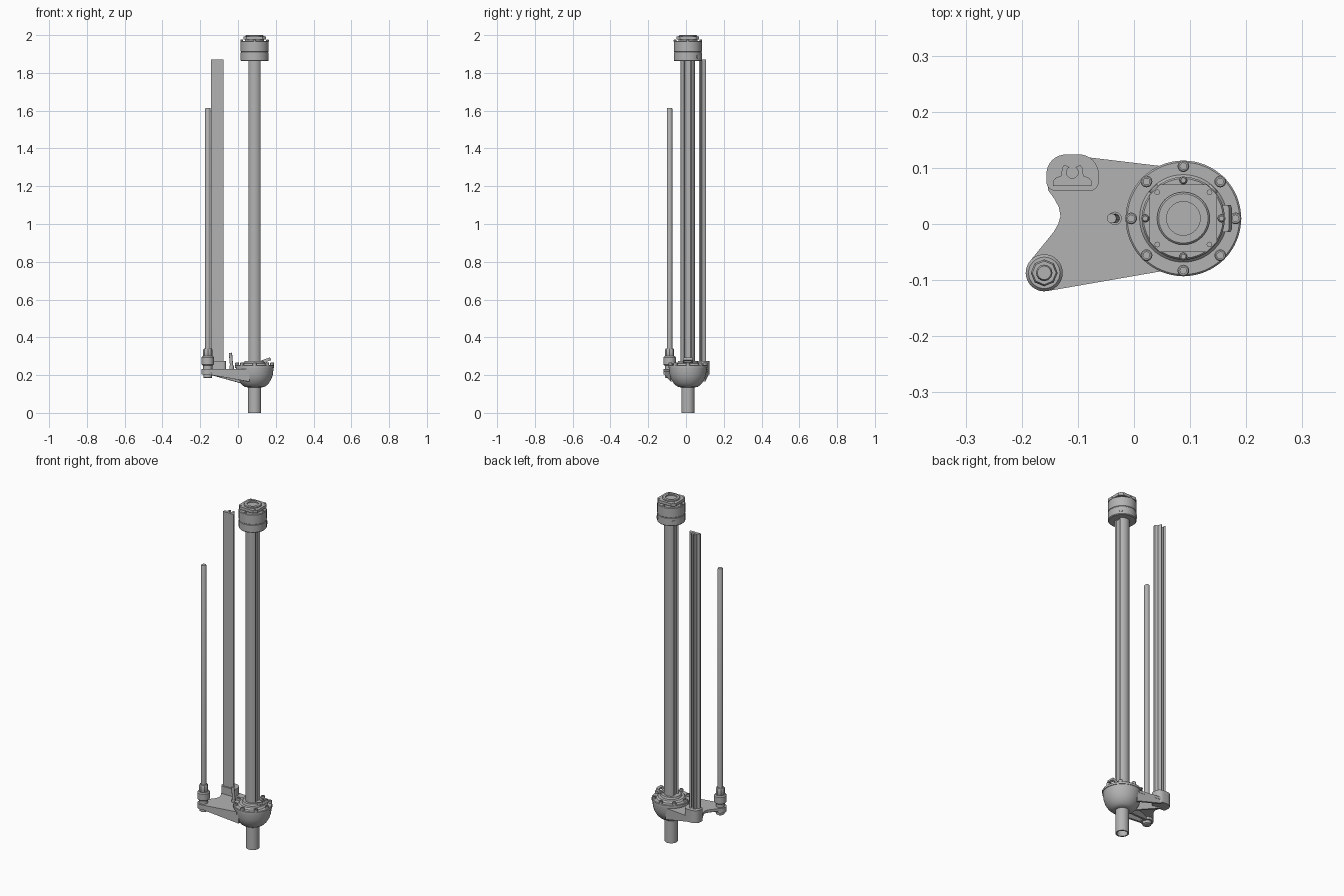
import bpy, bmesh, math
from mathutils import Vector, Matrix

cube = bpy.data.objects.get("Cube")
if cube:
    bpy.data.objects.remove(cube, do_unlink=True)

grey = bpy.data.materials.new("cast grey")
grey.use_nodes = True
COL = (0.45, 0.45, 0.45, 1)
grey.diffuse_color = COL
grey.node_tree.nodes["Principled BSDF"].inputs["Base Color"].default_value = COL

CX, CY = 0.088, 0.01          # main column axis
ROD = (-0.16, -0.087)         # thin rod axis
RAIL_X = -0.11                # rail centre line


def finish(name, bm, smooth=True):
    bmesh.ops.recalc_face_normals(bm, faces=bm.faces)
    me = bpy.data.meshes.new(name)
    bm.to_mesh(me)
    bm.free()
    ob = bpy.data.objects.new(name, me)
    bpy.context.collection.objects.link(ob)
    me.materials.append(grey)
    if smooth:
        bpy.ops.object.select_all(action='DESELECT')
        ob.select_set(True)
        bpy.context.view_layer.objects.active = ob
        bpy.ops.object.shade_smooth_by_angle(angle=math.radians(35))
    return ob


def lathe(name, profile, centre=(CX, CY), segs=48, closed=False):
    """Spin (radius, z) points about a vertical axis; open ends are capped."""
    bm = bmesh.new()
    rings = []
    for r, z in profile:
        rings.append([bm.verts.new((centre[0] + r * math.cos(math.tau * i / segs),
                                    centre[1] + r * math.sin(math.tau * i / segs), z))
                      for i in range(segs)])
    pairs = list(zip(rings, rings[1:]))
    if closed:
        pairs.append((rings[-1], rings[0]))
    else:
        bm.faces.new(rings[0])
        bm.faces.new(rings[-1])
    for a, b in pairs:
        for i in range(segs):
            j = (i + 1) % segs
            bm.faces.new((a[i], a[j], b[j], b[i]))
    return finish(name, bm)


def prism(name, pts, z0, z1, smooth=True, matrix=None):
    """Extrude an outline in xy from z0 to z1."""
    bm = bmesh.new()
    f = bm.faces.new([bm.verts.new((x, y, z0)) for x, y in pts])
    ext = bmesh.ops.extrude_face_region(bm, geom=[f])
    for v in ext["geom"]:
        if isinstance(v, bmesh.types.BMVert):
            v.co.z = z1
    if matrix:
        bm.transform(matrix)
    return finish(name, bm, smooth)


def arc(cx, cy, r, a0, a1, n=10):
    return [(cx + r * math.cos(math.radians(a0 + (a1 - a0) * i / n)),
             cy + r * math.sin(math.radians(a0 + (a1 - a0) * i / n))) for i in range(n + 1)]


def peg(name, a, b, r, segs=20):
    """Cylinder between two points."""
    a, b = Vector(a), Vector(b)
    m = Matrix.Translation(a) @ (b - a).to_track_quat('Z', 'Y').to_matrix().to_4x4()
    return prism(name, arc(0, 0, r, 0, 360 - 360 / segs, segs - 1), 0, (b - a).length, True, m)


def socket_screw(name, x, y, z0, z1, r):
    lathe(name, [(r, z0), (r, z1 - 0.002), (r - 0.002, z1), (r * 0.55, z1), (r * 0.55, z1 - 0.006)],
          (x, y), 16)


# Lower pipe, open at the bottom
lathe("lower_pipe", [(0.035, 0.0), (0.035, 0.16), (0.028, 0.16), (0.028, 0.0)], closed=True)

# Bowl-shaped hub with flange on top
lathe("hub_bowl", [(0.035, 0.135), (0.05, 0.137), (0.062, 0.144), (0.076, 0.158), (0.089, 0.18),
                   (0.096, 0.202), (0.099, 0.225), (0.1, 0.238)], segs=64)
lathe("hub_flange", [(0.103, 0.238), (0.103, 0.25), (0.1, 0.253), (0.078, 0.253), (0.07, 0.262),
                     (0.056, 0.264), (0.052, 0.275), (0.036, 0.275)], segs=64)
for i in range(8):
    a = math.tau * i / 8
    socket_screw("flange_screw", CX + 0.093 * math.cos(a), CY + 0.093 * math.sin(a), 0.245, 0.266, 0.0105)

# Tall column: round, with a wide groove down each side
half = math.degrees(math.asin(0.02 / 0.038))
col = []
for base in (0, 180):
    s = 1 if base == 0 else -1
    col += [(CX + s * 0.025, CY - s * 0.014), (CX + s * 0.025, CY + s * 0.014)]
    col += arc(CX, CY, 0.038, base + half, base + 180 - half, 18)
prism("column", col, 0.25, 1.88)

# Head collar, split by a fine seam
lathe("head_collar", [(0.05, 1.862), (0.07, 1.862), (0.074, 1.866), (0.074, 1.907), (0.072, 1.909),
                      (0.072, 1.911), (0.074, 1.913), (0.074, 1.966), (0.071, 1.97), (0.05, 1.97)], segs=32)
lathe("head_neck", [(0.05, 1.968), (0.05, 1.98)], segs=32)
for i in range(4):
    a = math.tau * i / 4
    socket_screw("collar_screw", CX + 0.068 * math.cos(a), CY + 0.068 * math.sin(a), 1.965, 1.976, 0.007)
for a in (45, 135):
    c, s = math.cos(math.radians(a)), math.sin(math.radians(a))
    peg("side_screw", (CX + 0.06 * c, CY + 0.06 * s, 1.886), (CX + 0.077 * c, CY + 0.077 * s, 1.886), 0.01)

# Square top plate with chamfered corners, raised ring and corner screws
h, k = 0.06, 0.042
plate = [(h, -k), (h, k), (k, h), (-k, h), (-h, k), (-h, -k), (-k, -h), (k, -h)]
prism("top_plate", [(CX + x, CY + y) for x, y in plate], 1.977, 1.993, False)
lathe("top_ring", [(0.047, 1.99), (0.047, 1.997), (0.044, 2.0), (0.03, 2.0), (0.03, 1.985)], segs=32)
for sx in (-1, 1):
    for sy in (-1, 1):
        lathe("plate_screw", [(0.005, 1.99), (0.005, 1.996)], (CX + sx * 0.0465, CY + sy * 0.0465), 12)

# Bracket web joining the hub to both lugs
web = [(0.05, -0.084)]
web += arc(ROD[0], ROD[1], 0.033, 280, 135, 12)
web += [(-0.16, -0.035), (-0.143, -0.014), (-0.135, 0.0), (-0.131, 0.014), (-0.134, 0.03),
        (-0.142, 0.045), (-0.153, 0.06)]
web += arc(-0.118, 0.087, 0.036, 160, 80, 8)
web += [(0.05, 0.103)]
prism("bracket_web", web, 0.217, 0.232)


def rib(name, start, end, t, z_start, z_end):
    """Tapered upright rib under the web."""
    a, b = Vector(start), Vector(end)
    d = b - a
    m = Matrix(((d.x / d.length, 0, -d.y / d.length, a.x), (d.y / d.length, 0, d.x / d.length, a.y),
                (0, 1, 0, 0), (0, 0, 0, 1)))
    prism(name, [(0, 0.22), (0, z_start), (d.length, z_end), (d.length, 0.22)], -t / 2, t / 2, False, m)


rib("front_rib", (-0.155, -0.108), (0.06, -0.075), 0.012, 0.203, 0.165)
rib("back_rib", (-0.11, 0.115), (0.06, 0.095), 0.012, 0.203, 0.165)
rib("front_inner_rib", (-0.15, -0.075), (0.04, 0.0), 0.012, 0.203, 0.15)
rib("back_inner_rib", (-0.125, 0.07), (0.04, 0.02), 0.012, 0.203, 0.15)

# Rod lug, clamp nut stack and thin rod
lathe("rod_lug", [(0.033, 0.203), (0.033, 0.232)], ROD, 32)
lathe("rod_lower_nut", [(0.018, 0.184), (0.023, 0.187), (0.023, 0.204)], ROD, 16)
lathe("rod_spacer", [(0.024, 0.23), (0.024, 0.26)], ROD, 24)
lathe("rod_clamp", [(0.028, 0.252), (0.033, 0.257), (0.033, 0.294), (0.028, 0.3)], ROD, 32)
lathe("rod_nut", [(0.022, 0.298), (0.024, 0.302), (0.024, 0.335), (0.021, 0.34)], ROD, 8)
lathe("rod", [(0.0145, 0.25), (0.0145, 1.61), (0.012, 1.615)], ROD, 24)

# Rail socket with a flat front and rounded back
socket = arc(-0.14, 0.075, 0.016, 180, 270, 6) + arc(-0.079, 0.075, 0.016, 270, 360, 6)
socket += arc(-0.098, 0.089, 0.035, 0, 90, 8) + arc(-0.121, 0.089, 0.035, 90, 180, 8)
prism("rail_socket", socket, 0.203, 0.275)

# Rail: flat front, sloped shoulders, hump with a round channel down the back
side = [(0.034, 0.068), (0.034, 0.077), (0.03, 0.082), (0.02, 0.086), (0.018, 0.1), (0.014, 0.1055)]
rail = [(RAIL_X + x, y) for x, y in side]
rail += arc(RAIL_X, 0.092, 0.0105, 60, -240, 14)
rail += [(RAIL_X - x, y) for x, y in reversed(side)]
prism("rail", rail, 0.25, 1.87)

# Small locking handle beside the hub
lathe("handle_boss", [(0.012, 0.225), (0.012, 0.25)], (-0.034, CY), 20)
peg("handle", (-0.033, CY, 0.235), (-0.04, CY, 0.318), 0.0085)

# Tilted latch loop on the far side of the hub
tilt = Matrix.Translation((CX + 0.04, CY, 0.262)) @ Matrix.Rotation(math.radians(-20), 4, 'Y')
prism("latch_loop", [(0, -0.024), (0.047, -0.024), (0.05, -0.018), (0.05, 0.018), (0.047, 0.024), (0, 0.024),
                     (0, 0.017), (0.037, 0.017), (0.037, -0.017), (0, -0.017)], 0, 0.016, False, tilt)
peg("latch_pin", (CX + 0.06, CY - 0.026, 0.272), (CX + 0.06, CY + 0.026, 0.272), 0.007)
